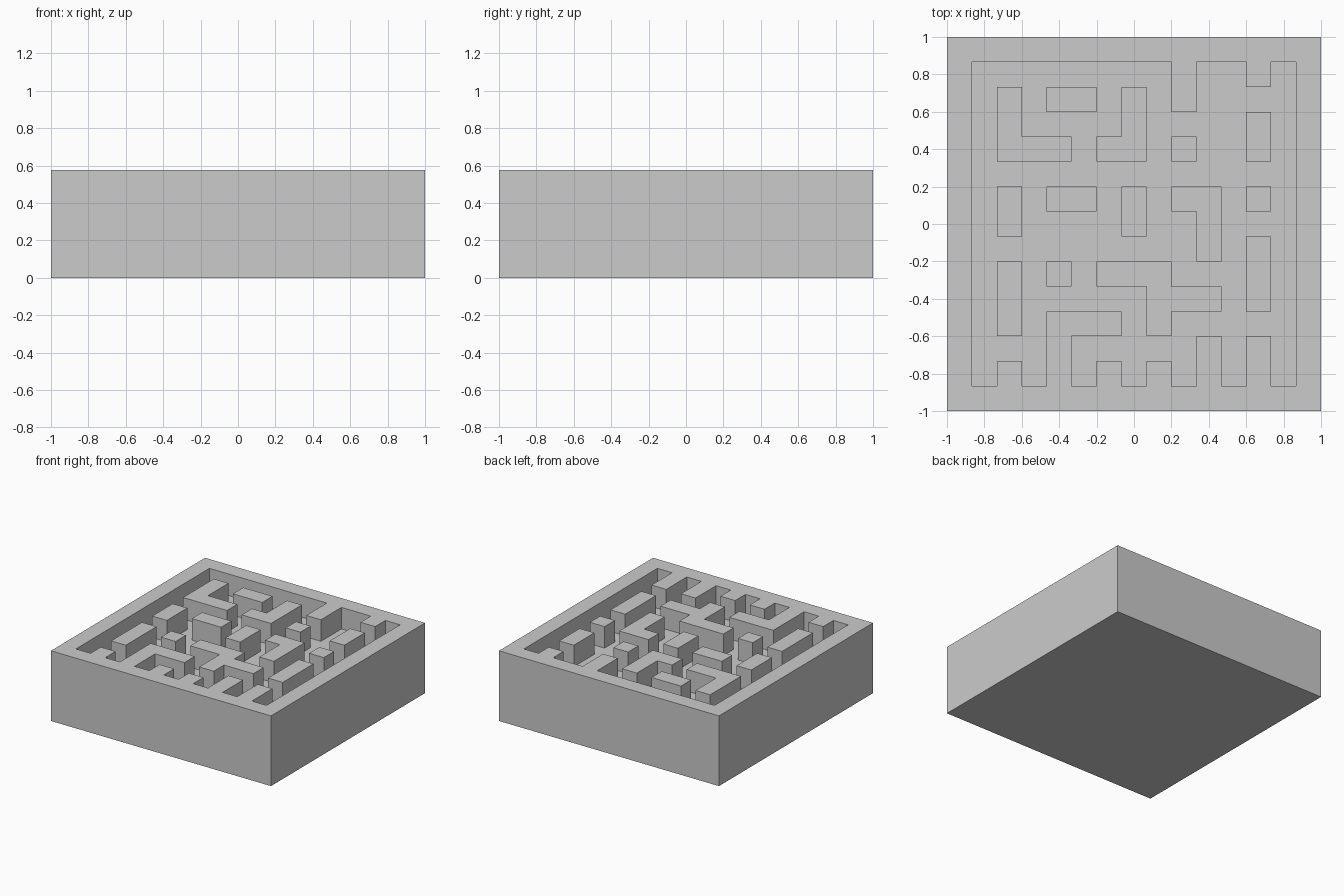
import bpy, bmesh

if "Cube" in bpy.data.objects:
    bpy.data.objects.remove(bpy.data.objects["Cube"])

# Floor plan, back row first: '#' is wall, '.' is sunken passage
PLAN = [
    "###############",
    "#........#..#.#",
    "#.#.##.#.#....#",
    "#.#....#....#.#",
    "#.###.##.#..#.#",
    "#.............#",
    "#.#.##.#.##.#.#",
    "#.#....#..#...#",
    "#.........#.#.#",
    "#.#.#.###...#.#",
    "#.#.....###.#.#",
    "#.#.###.#.....#",
    "#...#.....#.#.#",
    "#.#.#.#.#.#.#.#",
    "###############",
]
N = len(PLAN)
CELL = 2 / N
FLOOR, TOP = 0.4, 0.577

bm = bmesh.new()


def height(r, c):
    if not (0 <= r < N and 0 <= c < N):
        return 0.0
    return TOP if PLAN[r][c] == "#" else FLOOR


def quad(pts):
    bm.faces.new([bm.verts.new(p) for p in pts])


for r in range(N):
    for c in range(N):
        h = height(r, c)
        x0, y1 = -1 + c * CELL, 1 - r * CELL
        x1, y0 = x0 + CELL, y1 - CELL
        corners = [(x0, y0), (x1, y0), (x1, y1), (x0, y1)]
        # Wall top or passage floor, and underside
        quad([(x, y, h) for x, y in corners])
        quad([(x, y, 0) for x, y in reversed(corners)])
        # Vertical sides wherever the neighbour is lower
        for i, (dr, dc) in enumerate([(1, 0), (0, 1), (-1, 0), (0, -1)]):
            low = height(r + dr, c + dc)
            if low < h:
                a, b = corners[i], corners[(i + 1) % 4]
                quad([(*a, low), (*b, low), (*b, h), (*a, h)])

# Weld cells into one solid and merge coplanar faces
bmesh.ops.remove_doubles(bm, verts=bm.verts[:], dist=1e-4)
bmesh.ops.dissolve_limit(bm, angle_limit=0.02, verts=bm.verts[:], edges=bm.edges[:])
bmesh.ops.triangulate(bm, faces=[f for f in bm.faces if len(f.verts) > 4])

mesh = bpy.data.meshes.new("maze_block")
bm.to_mesh(mesh)
bm.free()
bpy.context.collection.objects.link(bpy.data.objects.new("maze_block", mesh))
